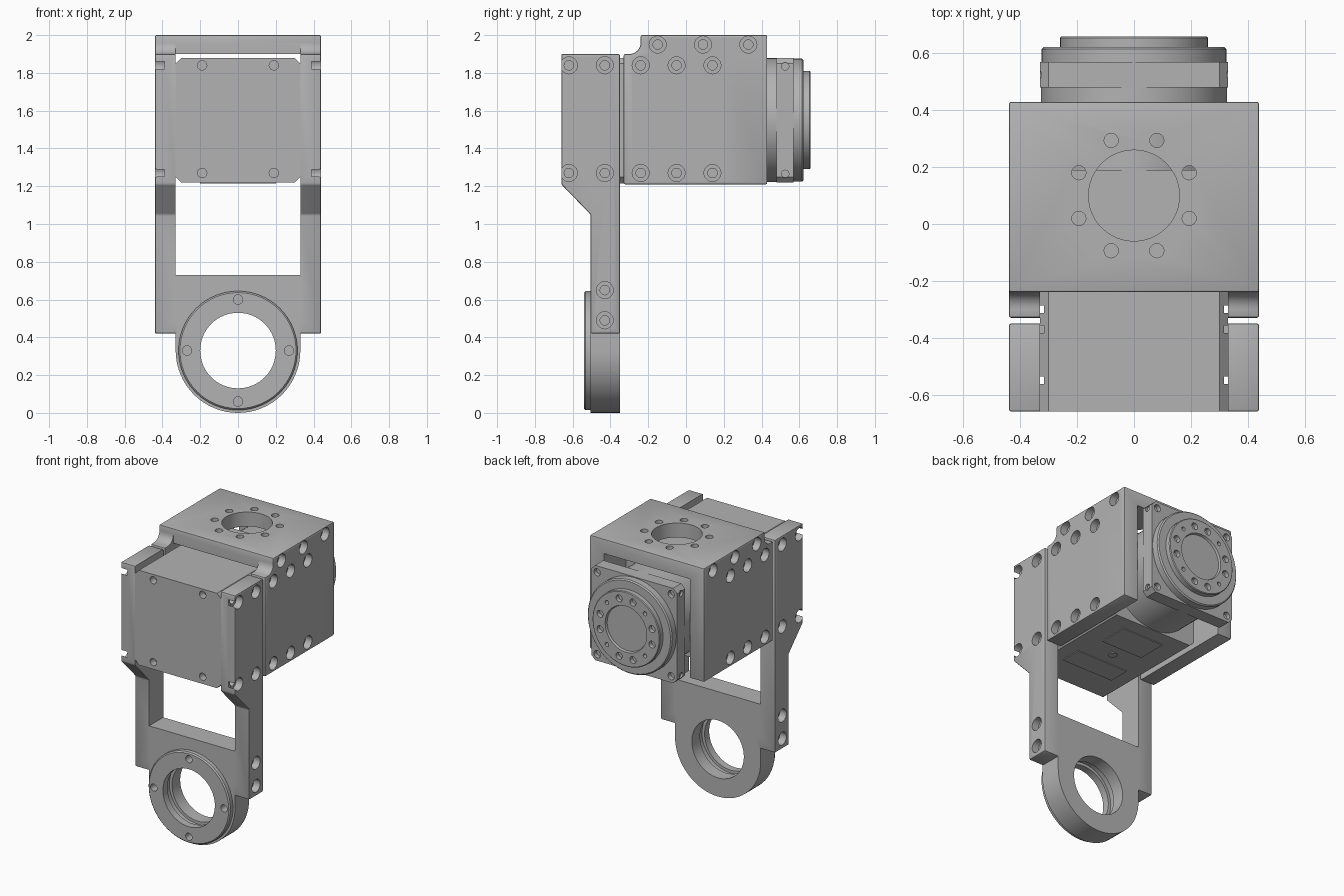
import bpy, bmesh
from math import cos, sin, pi, radians
from mathutils import Matrix, Vector

cube = bpy.data.objects.get("Cube")
if cube:
    bpy.data.objects.remove(cube, do_unlink=True)

metal = bpy.data.materials.new("machined grey")
metal.use_nodes = True
GREY = (0.45, 0.45, 0.45, 1)
metal.diffuse_color = GREY
metal.node_tree.nodes["Principled BSDF"].inputs["Base Color"].default_value = GREY

MOTOR_Z = 1.55   # motor axis height
RING_Z = 0.33    # lower ring axis height
IN, OUT = 0.33, 0.44   # inner and outer half widths of the brackets


def make(name, bm):
    bmesh.ops.recalc_face_normals(bm, faces=bm.faces)
    mesh = bpy.data.meshes.new(name)
    bm.to_mesh(mesh)
    bm.free()
    mesh.materials.append(metal)
    obj = bpy.data.objects.new(name, mesh)
    bpy.context.collection.objects.link(obj)
    return obj


def extrude(name, pts, axis, lo, hi):
    """Extrude (y, z) points along x, or (x, z) points along y."""
    bm = bmesh.new()
    place = (lambda a, b: (lo, a, b)) if axis == "x" else (lambda a, b: (a, lo, b))
    face = bm.faces.new([bm.verts.new(place(a, b)) for a, b in pts])
    res = bmesh.ops.extrude_face_region(bm, geom=[face])
    move = Vector((hi - lo, 0, 0) if axis == "x" else (0, hi - lo, 0))
    bmesh.ops.translate(bm, vec=move, verts=[v for v in res["geom"] if isinstance(v, bmesh.types.BMVert)])
    return make(name, bm)


def box(name, x, y, z):
    return extrude(name, [(x[0], z[0]), (x[1], z[0]), (x[1], z[1]), (x[0], z[1])], "y", *y)


def lathe(name, profile, centre, direction, n=32):
    """Solid of revolution: (radius, distance) steps along a direction."""
    bm = bmesh.new()
    rings = [[bm.verts.new((r * cos(2 * pi * i / n), r * sin(2 * pi * i / n), h)) for i in range(n)]
             for r, h in profile]
    bm.faces.new(rings[0])
    bm.faces.new(rings[-1])
    for a, b in zip(rings, rings[1:]):
        for i in range(n):
            j = (i + 1) % n
            bm.faces.new((a[i], a[j], b[j], b[i]))
    rot = Vector((0, 0, 1)).rotation_difference(Vector(direction)).to_matrix().to_4x4()
    bm.transform(Matrix.Translation(centre) @ rot)
    return make(name, bm)


def apply(obj, kind, **settings):
    mod = obj.modifiers.new(kind, kind)
    for key, value in settings.items():
        setattr(mod, key, value)
    bpy.context.view_layer.objects.active = obj
    bpy.ops.object.modifier_apply(modifier=mod.name)


def combine(obj, other, operation="DIFFERENCE"):
    apply(obj, "BOOLEAN", object=other, operation=operation, solver="EXACT")
    bpy.data.objects.remove(other, do_unlink=True)


def bevel(obj, width):
    apply(obj, "BEVEL", width=width, segments=2, limit_method="ANGLE", angle_limit=radians(30))


def drill(obj, centre, direction, radius, depth):
    combine(obj, lathe("drill", [(radius, -0.02), (radius, depth)], centre, direction, 16))


def counterbores(obj, spots):
    """Stepped screw holes on both outer side walls."""
    steps = [(0.045, -0.02), (0.045, 0.05), (0.025, 0.05), (0.025, 0.1)]
    for y, z in spots:
        for s in (-1, 1):
            combine(obj, lathe("bore", steps, (s * OUT, y, z), (-s, 0, 0), 20))


def octagon(h, c):
    """Square section with cut corners around the motor axis."""
    k = h - c
    pts = [(k, -h), (h, -k), (h, k), (k, h), (-k, h), (-h, k), (-h, -k), (-k, -h)]
    return [(x, z + MOTOR_Z) for x, z in pts]


# Upper bracket: stepped side walls joined by a top plate
arc = [(-0.30 + 0.06 * sin(t * pi / 16), 1.96 - 0.06 * cos(t * pi / 16)) for t in range(9)]
side = [(-0.33, 1.21), (0.43, 1.21), (0.43, 2.0), (-0.24, 2.0)] + arc[::-1] + [(-0.33, 1.90)]
upper = extrude("upper_bracket", side, "x", -OUT, OUT)
bevel(upper, 0.008)
combine(upper, box("space", (-IN, IN), (-0.5, 0.6), (1.0, 1.90)))
combine(upper, box("space", (-IN, IN), (-0.5, -0.24), (1.8, 2.1)))
counterbores(upper, [(-0.15, 1.95), (0.09, 1.95), (0.33, 1.95)])
counterbores(upper, [(y, z) for y in (-0.24, -0.05, 0.14) for z in (1.27, 1.84)])
combine(upper, lathe("hole", [(0.16, -0.02), (0.16, 0.2)], (0, 0.1, 2.0), (0, 0, -1), 48))
for i in range(8):
    a = (i + 0.5) * pi / 4
    drill(upper, (0.21 * cos(a), 0.1 + 0.21 * sin(a), 2.0), (0, 0, -1), 0.025, 0.2)

# Fork: two cranked arms, a cross plate and the bearing ring
arm = [(-0.66, 1.90), (-0.66, 1.21), (-0.505, 1.05), (-0.505, 0.42), (-0.35, 0.42), (-0.35, 1.90)]
fork = extrude("fork", arm, "x", -OUT, OUT)
bevel(fork, 0.008)
combine(fork, box("space", (-IN, IN), (-0.8, 0), (0.73, 2.1)))
combine(fork, box("neck", (-IN, IN), (-0.505, -0.35), (RING_Z, 0.5)), "UNION")
combine(fork, lathe("ring", [(0.33, 0), (0.33, 0.155)], (0, -0.505, RING_Z), (0, 1, 0), 64), "UNION")
boss = [(0.307, 0), (0.315, 0.008), (0.315, 0.08)]
combine(fork, lathe("boss", boss, (0, -0.54, RING_Z), (0, 1, 0), 64), "UNION")
bore = [(0.2, -0.02), (0.2, 0.05), (0.22, 0.05), (0.22, 0.1), (0.2, 0.1), (0.2, 0.25)]
combine(fork, lathe("bore", bore, (0, -0.54, RING_Z), (0, 1, 0), 64))
for i in range(4):
    a = i * pi / 2
    drill(fork, (0.27 * cos(a), -0.54, RING_Z + 0.27 * sin(a)), (0, 1, 0), 0.025, 0.06)
counterbores(fork, [(y, z) for y in (-0.62, -0.43) for z in (1.27, 1.84)])
counterbores(fork, [(-0.43, 0.49), (-0.43, 0.65)])

# Motor housing with front screw holes and side grooves
housing = extrude("motor_housing", octagon(IN, 0.03), "y", -0.66, 0.19)
for x in (-0.19, 0.19):
    for z in (1.27, 1.84):
        drill(housing, (x, -0.66, z), (0, 1, 0), 0.025, 0.05)
for s in (-1, 1):
    for y in (-0.55, -0.37, -0.30):
        combine(housing, box("groove", sorted((s * 0.317, s * 0.35)), (y - 0.013, y + 0.013), (1, 2.1)))

# Round motor barrel
barrel = lathe("motor_barrel", [(0.328, 0), (0.328, 0.3)], (0, 0.185, MOTOR_Z), (0, 1, 0), 64)

# Square rear flange with corner and side holes
flange = extrude("rear_flange", octagon(IN, 0.03), "y", 0.48, 0.57)
for sx in (-1, 1):
    for sz in (-1, 1):
        z = MOTOR_Z + sz * 0.285
        drill(flange, (sx * 0.285, 0.57, z), (0, -1, 0), 0.025, 0.03)
        drill(flange, (sx * IN, 0.525, z), (-sx, 0, 0), 0.02, 0.015)

# Output disc: stepped, with recessed centre and bolt circle
steps = [(0.325, 0), (0.325, 0.05), (0.317, 0.058), (0.26, 0.058), (0.26, 0.09),
         (0.255, 0.095), (0.16, 0.095), (0.155, 0.08)]
disc = lathe("output_disc", steps, (0, 0.565, MOTOR_Z), (0, 1, 0), 64)
for i in range(12):
    a = (i + 0.5) * pi / 6
    radius = 0.014 if i % 3 == 1 else 0.024
    drill(disc, (0.207 * cos(a), 0.66, MOTOR_Z + 0.207 * sin(a)), (0, -1, 0), radius, 0.03)

# Thin cover plates under the motor
covers = [box("front_cover_plate", (-0.2, 0.2), (-0.46, -0.31), (1.215, 1.222)),
          box("rear_cover_plate", (-0.16, 0.16), (-0.12, 0.09), (1.215, 1.222)),
          lathe("cover_button", [(0.03, 0), (0.03, 0.007)], (0, -0.21, 1.215), (0, 0, 1), 20)]

for obj in [upper, fork, housing, barrel, flange, disc] + covers:
    bpy.ops.object.select_all(action="DESELECT")
    obj.select_set(True)
    bpy.context.view_layer.objects.active = obj
    bpy.ops.object.shade_smooth_by_angle(angle=radians(30))
